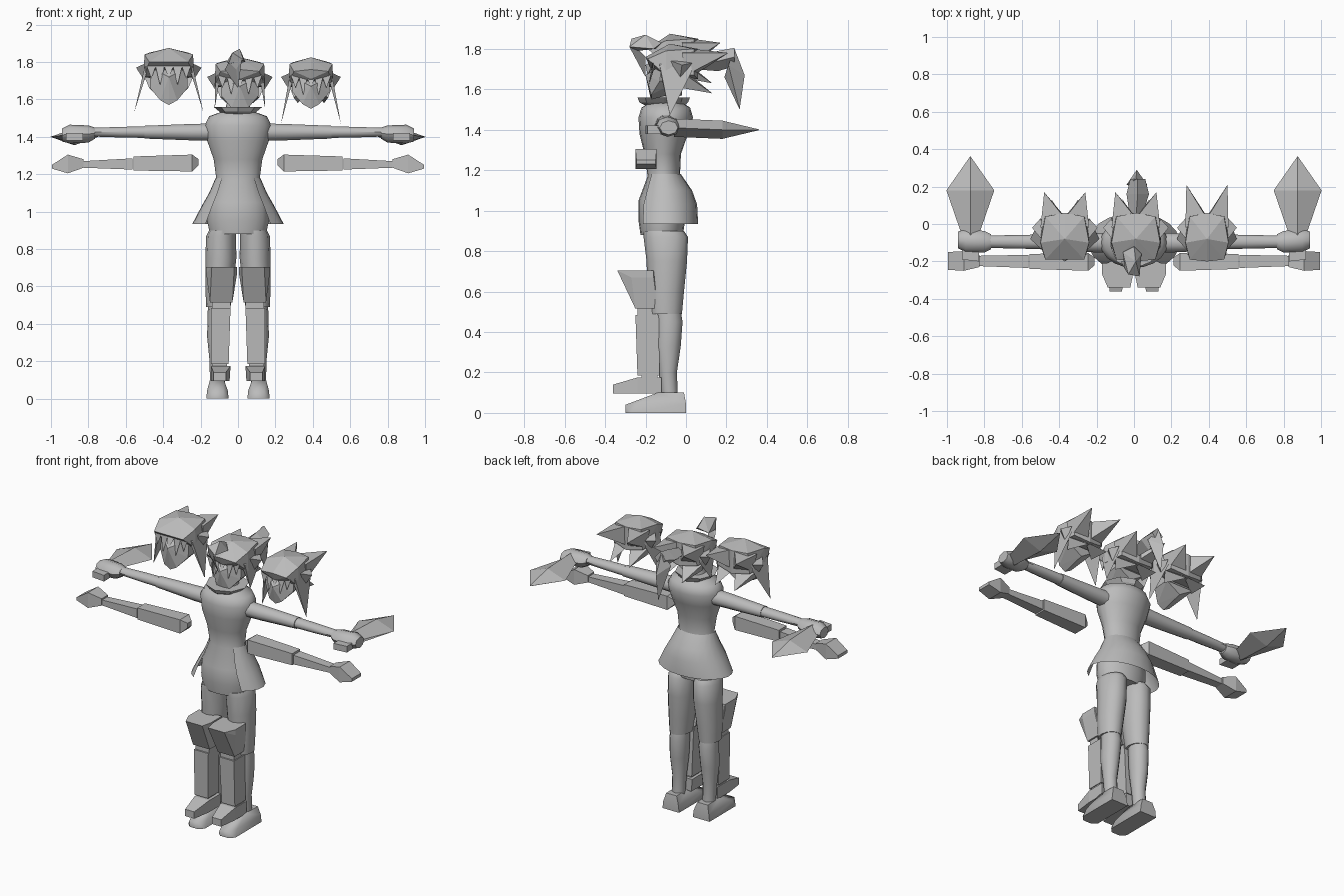
import bpy, bmesh, math
from mathutils import Vector

cube = bpy.data.objects.get("Cube")
if cube:
    bpy.data.objects.remove(cube, do_unlink=True)

grey = bpy.data.materials.new("plain grey")
grey.use_nodes = True
grey.diffuse_color = (0.5, 0.5, 0.5, 1)
grey.node_tree.nodes["Principled BSDF"].inputs["Base Color"].default_value = (0.5, 0.5, 0.5, 1)


def finish(bm, name, smooth=None):
    bmesh.ops.recalc_face_normals(bm, faces=bm.faces[:])
    mesh = bpy.data.meshes.new(name)
    bm.to_mesh(mesh)
    bm.free()
    mesh.materials.append(grey)
    obj = bpy.data.objects.new(name, mesh)
    bpy.context.collection.objects.link(obj)
    if smooth:
        bpy.ops.object.select_all(action="DESELECT")
        obj.select_set(True)
        bpy.context.view_layer.objects.active = obj
        bpy.ops.object.shade_smooth_by_angle(angle=math.radians(smooth))
    return obj


def loft(name, rings, axis="z", sides=12, smooth=45, arc=None, side=1):
    """Skin elliptical rings (position, centre a, centre b, radius a, radius b) along an axis."""
    bm = bmesh.new()
    start, sweep = arc or (0, 2 * math.pi)
    count = sides + 1 if arc else sides
    rows = []
    for p, ca, cb, ra, rb in rings:
        row = []
        for i in range(count):
            t = start + sweep * i / sides
            a, b = ca + ra * math.cos(t), cb + rb * math.sin(t)
            x, y, z = {"x": (p, a, b), "y": (a, p, b), "z": (a, b, p)}[axis]
            row.append(bm.verts.new((x * side, y, z)))
        rows.append(row)
    for low, high in zip(rows, rows[1:]):
        for i in range(sides):
            j = (i + 1) % count
            bm.faces.new((low[i], low[j], high[j], high[i]))
    if not arc:
        bm.faces.new(rows[0])
        bm.faces.new(rows[-1])
    return finish(bm, name, smooth)


def hull(name, points, side=1, centre=(0, 0, 0), mirror=False, smooth=None):
    """Faceted solid wrapped round a few corner points."""
    bm = bmesh.new()
    for x, y, z in points:
        for s in ((1, -1) if mirror and x else (side,)):
            bm.verts.new(Vector((x * s, y, z)) + Vector(centre))
    result = bmesh.ops.convex_hull(bm, input=bm.verts[:])
    loose = [v for v in bm.verts if not v.link_faces]
    bmesh.ops.delete(bm, geom=loose, context="VERTS")
    bmesh.ops.dissolve_limit(bm, angle_limit=0.02, verts=bm.verts[:], edges=bm.edges[:])
    return finish(bm, name, smooth)


def slab(x0, x1, y0, y1, z):
    return [(x, y, z) for x in (x0, x1) for y in (y0, y1)]


def plate(x, y0, y1, z0, z1):
    return [(x, y, z) for y in (y0, y1) for z in (z0, z1)]


# Torso, collar and open-fronted skirt
loft("torso", [(.88, 0, -.12, .15, .105), (.95, 0, -.12, .165, .115), (1.05, 0, -.12, .16, .115),
               (1.17, 0, -.11, .115, .08), (1.28, 0, -.115, .13, .09), (1.38, 0, -.11, .165, .12),
               (1.46, 0, -.1, .18, .135), (1.51, 0, -.1, .155, .12), (1.54, 0, -.1, .07, .07),
               (1.6, 0, -.1, .055, .055)], sides=20)
loft("collar", [(1.51, 0, -.1, .07, .08), (1.535, 0, -.11, .1, .12), (1.56, 0, -.11, .13, .13)],
     sides=8, smooth=None)
loft("skirt", [(.935, 0, -.1, .245, .16), (1.03, 0, -.1, .195, .155), (1.1, 0, -.1, .155, .13),
               (1.18, 0, -.11, .12, .085)], sides=16, arc=(-math.pi / 4, 1.5 * math.pi))

for side, word in ((1, "left"), (-1, "right")):
    def limb(name, rings, **options):
        return loft(f"{word}_{name}", rings, side=side, **options)

    def block(name, points, **options):
        return hull(f"{word}_{name}", points, side=side, **options)

    # Legs
    limb("thigh", [(.49, .105, -.1, .065, .08), (.6, .1, -.1, .075, .09), (.75, .092, -.095, .083, .1),
                   (.87, .09, -.1, .08, .11), (.9, .085, -.11, .07, .1)])
    limb("calf", [(.08, .11, -.08, .04, .04), (.2, .11, -.09, .042, .045), (.33, .11, -.09, .055, .064),
                  (.45, .105, -.085, .058, .068), (.5, .105, -.09, .055, .065)])
    block("foot", slab(.05, .17, -.27, 0, 0) + slab(.08, .14, -.3, -.3, 0) + slab(.08, .14, -.3, -.3, .04)
          + slab(.055, .165, 0, -.24, .045) + slab(.075, .15, -.14, -.01, .1), smooth=50)

    # Leg armour
    block("knee_guard", slab(.005, .17, -.27, -.16, .705) + slab(.02, .14, -.34, -.34, .705)
          + slab(.005, .17, -.27, -.16, .67) + slab(.03, .15, -.25, -.14, .515))
    block("knee_band", slab(.04, .14, -.24, -.14, .515) + slab(.04, .14, -.24, -.14, .485))
    block("shin_guard", slab(.04, .145, -.25, -.135, .485) + slab(.05, .145, -.24, -.13, .185))
    block("ankle_band", slab(.06, .14, -.22, -.14, .19) + slab(.06, .14, -.22, -.14, .16))
    block("shoe_guard", slab(.04, .145, -.24, -.12, .175) + slab(.045, .145, -.24, -.12, .095)
          + slab(.065, .13, -.36, -.36, .095) + slab(.065, .13, -.36, -.36, .14))

    # Arms and hands
    limb("upper_arm", [(.1, -.1, 1.425, .055, .05), (.25, -.1, 1.425, .05, .046),
                       (.5, -.095, 1.425, .042, .036)], axis="x", sides=10)
    limb("forearm", [(.5, -.095, 1.425, .038, .032), (.62, -.095, 1.425, .037, .03),
                     (.79, -.095, 1.425, .032, .024)], axis="x", sides=10)
    limb("hand", [(.765, -.095, 1.42, .04, .03), (.8, -.095, 1.415, .058, .046),
                  (.9, -.09, 1.415, .06, .05), (.94, -.085, 1.41, .045, .035)], axis="x", sides=8)
    block("thumb", plate(.83, -.2, -.12, 1.38, 1.42) + plate(.92, -.19, -.12, 1.38, 1.42))

    # Diamond blade held behind the hand
    limb("blade", [(-.06, .875, 1.41, .045, .045), (.18, .875, 1.4, .128, .045),
                   (.36, .875, 1.4, .002, .002)], axis="y", sides=4, smooth=None)

    # Separate arm armour
    block("upper_arm_guard", plate(.21, -.22, -.18, 1.25, 1.28) + plate(.245, -.25, -.155, 1.215, 1.305)
          + plate(.56, -.24, -.16, 1.22, 1.295))
    block("forearm_guard", plate(.565, -.235, -.165, 1.225, 1.285) + plate(.83, -.225, -.17, 1.235, 1.27))
    block("hand_guard", plate(.825, -.23, -.165, 1.235, 1.28) + plate(.91, -.25, -.145, 1.205, 1.305)
          + plate(.995, -.245, -.15, 1.23, 1.25))

# Faces under the three hair pieces, and the hair caps; front is the bow or notch of the fringe
heads = [("main", .01, 1.8, .13, 1.53, .135, 1.55, .08, -.2),
         ("left", .39, 1.8, .115, 1.55, .16, 1.47, .21, -.2),
         ("right", -.37, 1.85, .13, 1.57, .185, 1.53, .17, -.16)]
for name, cx, top, wide, chin, lock_x, lock_z, back, front in heads:
    at = (cx, 0, 0)
    brow = top - .13
    hull(f"{name}_face", [(0, -.17, chin), (.045, -.17, chin + .025), (.1, -.13, chin + .09),
                          (.1, -.02, chin + .1), (0, -.19, chin + .12), (.1, -.12, brow + .05),
                          (0, -.02, chin + .04), (0, -.2, brow)], centre=at, mirror=True)
    hull(f"{name}_hair_cap", [(0, front, top - .04), (wide * .8, -.19, top - .05), (wide, -.1, top - .01),
                              (0, -.08, top + .025), (wide * .8, .04, top), (0, .06, top),
                              (wide + .005, -.1, brow), (wide * .9, .04, brow), (0, .06, brow - .02),
                              (0, front + .02, brow + .04)], centre=at, mirror=True)

    # Jagged fringe
    for i in range(5):
        x = (i - 2) * wide * .36
        drop = .05 + .035 * (i % 2)
        hull(f"{name}_fringe_{i}", [(x - .025, -.165, brow + .06), (x + .025, -.165, brow + .06),
                                    (x, -.15, brow + .06), (x, -.195 + abs(x) * .3, brow + .04 - drop)],
             centre=at)

    # Side locks, back wings and lower back spikes
    for s in (1, -1):
        hull(f"{name}_side_lock", [(wide - .03, -.14, brow + .08), (wide, -.13, brow + .05),
                                   (wide, .03, brow + .02), (wide - .02, .02, brow + .08),
                                   (lock_x, -.08, lock_z)], side=s, centre=at)
        hull(f"{name}_back_wing", [(0, .03, top), (wide, -.02, top - .02), (wide * .9, 0, brow),
                                   (0, .04, brow), (.11, max(back, .17), top - .02)], side=s, centre=at)
        hull(f"{name}_nape_spike", [(0, .02, brow), (wide, 0, brow), (wide * .8, -.04, brow - .06),
                                    (.07, .13, brow - .09)], side=s, centre=at)
        hull(f"{name}_cheek_spike", [(wide - .02, -.1, brow + .08), (wide, .03, brow + .06),
                                     (wide, -.03, brow - .02), (wide + .045, -.02, brow + .05)],
             side=s, centre=at)

# Curled forelock of the main head
hull("forelock_curl", [(0, -.12, 1.83), (.01, -.2, 1.87), (-.03, -.27, 1.85), (-.05, -.24, 1.79),
                       (.03, -.28, 1.81), (.04, -.16, 1.8), (-.06, -.15, 1.8)])
hull("forelock_tip", [(-.05, -.24, 1.8), (.02, -.28, 1.81), (-.01, -.25, 1.76), (-.07, -.2, 1.76),
                      (0, -.2, 1.66)])

# Ponytail bending downwards
loft("ponytail", [(.03, .01, 1.73, .03, .03), (.16, .02, 1.74, .06, .05), (.24, .02, 1.76, .04, .045)],
     axis="y", sides=4, smooth=None)
hull("ponytail_tip", [(.01, .24, 1.8), (.07, .21, 1.72), (-.04, .21, 1.72), (.015, .29, 1.67),
                      (.015, .19, 1.66), (.015, .265, 1.5)])
